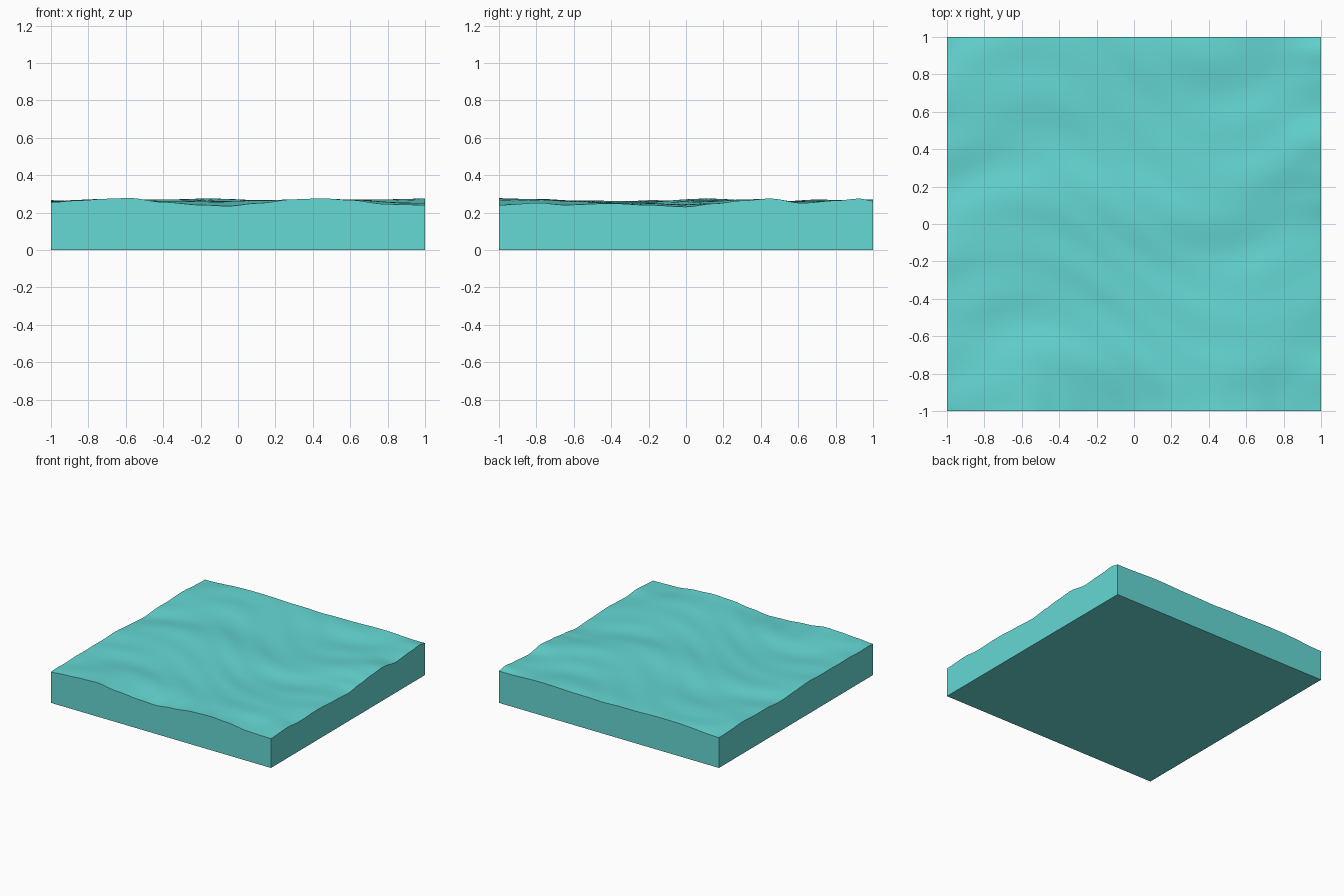
import bpy, bmesh
from math import sin

if "Cube" in bpy.data.objects:
    bpy.data.objects.remove(bpy.data.objects["Cube"])

BASE, N = 0.259, 80

# Crest heights read along the front (y=-1) and right (x=1) edges
FRONT = [(-1, .255), (-.85, .265), (-.7, .274), (-.58, .278), (-.4, .256), (-.2, .241), (-.05, .235),
         (.1, .25), (.3, .271), (.45, .276), (.6, .267), (.8, .246), (1, .241)]
RIGHT = [(-1, .241), (-.8, .255), (-.65, .241), (-.4, .249), (-.2, .24), (0, .231), (.15, .248),
         (.3, .264), (.45, .275), (.62, .251), (.8, .264), (.93, .275), (1, .262)]


def profile(points, t):
    for (a, za), (b, zb) in zip(points, points[1:]):
        if t <= b + 1e-6:
            f = (t - a) / (b - a)
            f = f * f * (3 - 2 * f)
            return za + (zb - za) * f
    return points[-1][1]


def ripples(x, y):
    # Layered choppy waves, crests running mostly along x
    u = x + 0.10 * sin(3.1 * y + 1.0)
    v = y + 0.08 * sin(3.7 * x + 0.4)
    z = 0.0065 * sin(7.5 * v - 2.2 * u + 0.9)
    z += 0.0055 * sin(4.6 * u + 2.6 * v + 2.0)
    z += 0.0030 * sin(14 * v - 5 * u + 2.5 * sin(2.3 * u))
    z += 0.0016 * sin(23 * v + 9 * u + 2 * sin(4.1 * u))
    return BASE + z


def height(x, y):
    # Blend from the edge profiles into the free ripples
    wf = max(0, 1 - (y + 1) / 0.4) ** 2
    wr = max(0, 1 - (1 - x) / 0.4) ** 2
    wi = (1 - wf) * (1 - wr)
    total = wf + wr + wi
    z = wf * profile(FRONT, x) + wr * profile(RIGHT, y) + wi * ripples(x, y)
    return min(0.279, z / total)


# Water block: rippled top, straight sides, flat underside
bm = bmesh.new()
bmesh.ops.create_grid(bm, x_segments=N, y_segments=N, size=1)
for vert in bm.verts:
    vert.co.z = height(vert.co.x, vert.co.y)
for face in bm.faces:
    face.smooth = True
rim = [e for e in bm.edges if e.is_boundary]
walls = bmesh.ops.extrude_edge_only(bm, edges=rim)["geom"]
for g in walls:
    if isinstance(g, bmesh.types.BMVert):
        g.co.z = 0
bmesh.ops.contextual_create(bm, geom=[g for g in walls if isinstance(g, bmesh.types.BMEdge)
                                      and all(v.co.z == 0 for v in g.verts)])
bmesh.ops.recalc_face_normals(bm, faces=bm.faces)

mesh = bpy.data.meshes.new("water_block")
bm.to_mesh(mesh)
bm.free()
water = bpy.data.objects.new("water_block", mesh)
bpy.context.collection.objects.link(water)

mat = bpy.data.materials.new("water_teal")
mat.diffuse_color = (0.13, 0.69, 0.66, 1)
mat.use_nodes = True
mat.node_tree.nodes["Principled BSDF"].inputs["Base Color"].default_value = mat.diffuse_color
mesh.materials.append(mat)

bpy.context.view_layer.objects.active = water
water.select_set(True)
bpy.ops.object.shade_smooth_by_angle(angle=0.7)
